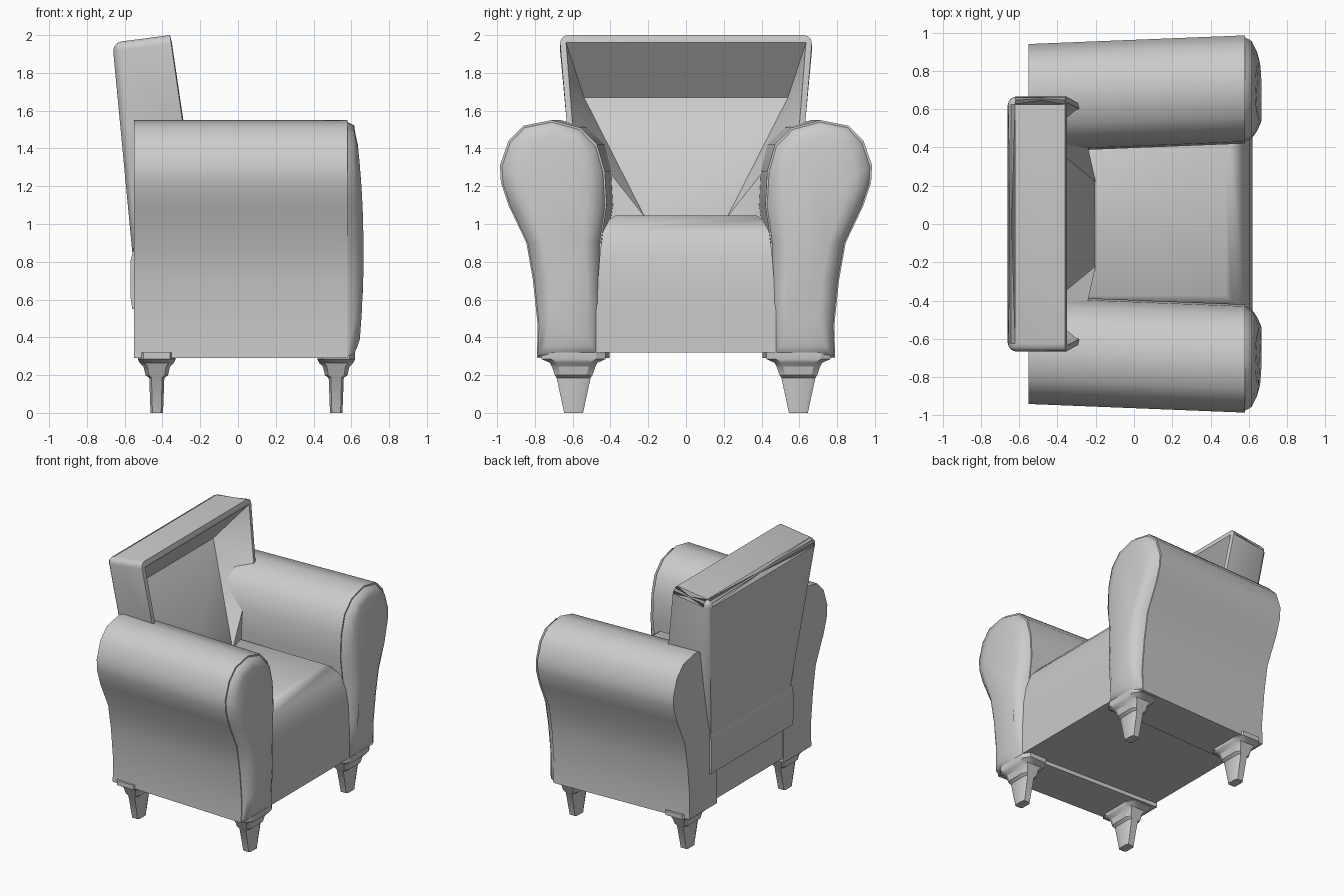
import bpy, bmesh, math
from mathutils import Vector

cube = bpy.data.objects.get("Cube")
if cube:
    bpy.data.objects.remove(cube, do_unlink=True)

GREY = (0.6, 0.6, 0.6, 1)
mat = bpy.data.materials.new("grey_upholstery")
mat.use_nodes = True
mat.diffuse_color = GREY
mat.node_tree.nodes["Principled BSDF"].inputs["Base Color"].default_value = GREY


def finish(name, bm, angle=35, bevel=0, segments=2):
    """Turn a bmesh into a shaded object, optionally with rounded edges."""
    bmesh.ops.recalc_face_normals(bm, faces=bm.faces)
    mesh = bpy.data.meshes.new(name)
    bm.to_mesh(mesh)
    bm.free()
    mesh.materials.append(mat)
    ob = bpy.data.objects.new(name, mesh)
    bpy.context.collection.objects.link(ob)
    if bevel:
        mod = ob.modifiers.new("soft_edges", "BEVEL")
        mod.width, mod.segments = bevel, segments
        mod.limit_method, mod.angle_limit = "ANGLE", math.radians(30)
    bpy.ops.object.select_all(action="DESELECT")
    ob.select_set(True)
    bpy.context.view_layer.objects.active = ob
    bpy.ops.object.shade_smooth_by_angle(angle=math.radians(angle))
    return ob


def loft(name, rings, **style):
    """Skin a list of equal-sized point loops and cap both ends."""
    bm = bmesh.new()
    loops = [[bm.verts.new(p) for p in ring] for ring in rings]
    n = len(loops[0])
    for a, b in zip(loops, loops[1:]):
        for i in range(n):
            j = (i + 1) % n
            bm.faces.new((a[i], a[j], b[j], b[i]))
    bm.faces.new(loops[0])
    bm.faces.new(loops[-1])
    return finish(name, bm, **style)


def chamfered(hx, hy, z, cx, cy):
    """Rectangle with cut corners, at height z."""
    k = 0.7
    pts = [(1, k), (k, 1), (-k, 1), (-1, k), (-1, -k), (-k, -1), (k, -1), (1, -k)]
    return [(cx + hx * u, cy + hy * v, z) for u, v in pts]


# Rolled arm outline as (y, z), from the bottom outside over the top
ARM = [(.79, .29), (.785, .46), (.81, .7), (.845, .9), (.94, 1.1), (.98, 1.22),
       (.985, 1.31), (.94, 1.44), (.86, 1.52), (.71, 1.55), (.56, 1.51),
       (.47, 1.42), (.43, 1.28), (.42, 1.1), (.45, .9), (.45, .6), (.45, .29)]


def inset(x, amount, s, bulge=0):
    """Arm outline shrunk towards its leaning centre line."""
    ring = []
    for y, z in ARM:
        mid = .62 + .07 * min(1, max(0, (z - .7) / .5))
        nz = .85 + (z - .85) * (1 - amount * .4)
        nx = x + bulge * (1 - ((nz - .85) / .65) ** 2)
        ring.append((nx, s * (mid + (y - mid) * (1 - amount)), nz))
    return ring


for side, s in (("left", 1), ("right", -1)):
    # Arm tapers slightly inwards to the rear
    loft("arm_" + side, [[(-.55, s * (y - .045), z) for y, z in ARM],
                         [(.58, s * y, z) for y, z in ARM]], angle=40)
    # Padded facing on the arm front
    loft("arm_facing_" + side, [inset(.57, .02, s), inset(.615, .1, s),
                                inset(.62, .28, s, .03), inset(.625, .45, s, .04)],
         angle=60)
    # Stepped, tapering legs
    for end, x in (("front", .52), ("rear", -.43)):
        steps = [(.1, .17, .32), (.1, .17, .285), (.09, .125, .265), (.07, .115, .245),
                 (.06, .1, .2), (.04, .09, .185), (.033, .05, 0)]
        loft("leg_%s_%s" % (end, side),
             [chamfered(hx, hy, z, x, s * .595) for hx, hy, z in steps], angle=30)


def block(name, rings, **style):
    """Box skinned through (x back, x front, half width, z) sections."""
    return loft(name, [[(b, -w, z), (f, -w, z), (f, w, z), (b, w, z)]
                       for b, f, w, z in rings], **style)


# Seat frame and rear lower panel
block("seat_frame", [(-.54, .62, .48, .32), (-.54, .62, .48, .57)], angle=30)
block("rear_panel", [(-.56, -.4, .5, .55), (-.57, -.4, .5, .62),
                     (-.57, -.4, .5, .8), (-.55, -.4, .5, .88)], angle=40)

# Seat cushion with a rounded front
block("seat_cushion", [(-.5, .62, .47, .57), (-.5, .62, .465, .72),
                       (-.5, .605, .455, .85), (-.5, .57, .44, .96),
                       (-.5, .51, .405, 1.025), (-.5, .48, .375, 1.045)], angle=50)

# Seat back: tapered shell whose front is a hollow above a lumbar wedge
bm = bmesh.new()


def pair(x, y, z):
    return [bm.verts.new((x, s * y, z)) for s in (1, -1)]


low_back = pair(-.555, .5, .8)
top_back = pair(-.665, .67, 1.96)
top_front = pair(-.36, .67, 2.0)
mid_front = pair(-.29, .63, 1.52)
low_front = pair(-.26, .42, .8)
rim_top = pair(-.35, .635, 1.96)
rim_mid = pair(-.285, .6, 1.52)
crease = pair(-.59, .54, 1.67)
wedge = pair(-.2, .22, 1.04)
wedge_foot = pair(-.2, .22, .8)


def across(p, q):
    bm.faces.new((p[0], q[0], q[1], p[1]))


for p, q in ((low_back, top_back), (top_back, top_front), (top_front, rim_top),
             (rim_top, crease), (crease, wedge), (wedge, wedge_foot),
             (low_front, wedge_foot), (low_back, low_front)):
    across(p, q)
for i in (0, 1):
    for face in ((low_back, top_back, mid_front), (top_back, top_front, mid_front),
                 (low_back, mid_front, low_front), (top_front, mid_front, rim_mid, rim_top),
                 (rim_top, rim_mid, crease), (crease, rim_mid, wedge),
                 (mid_front, low_front, rim_mid), (rim_mid, low_front, wedge),
                 (low_front, wedge_foot, wedge)):
        bm.faces.new([p[i] for p in face])
# Round the outer shell corners
outer = [e for e in bm.edges if any(set(e.verts) == {a[i], b[i]} for i in (0, 1)
         for a, b in ((top_back, top_front), (top_back, low_back)))
         or set(e.verts) == set(top_back)]
bmesh.ops.bevel(bm, geom=outer, offset=.045, segments=3, profile=.5, affect="EDGES")
finish("seat_back", bm, angle=40)
